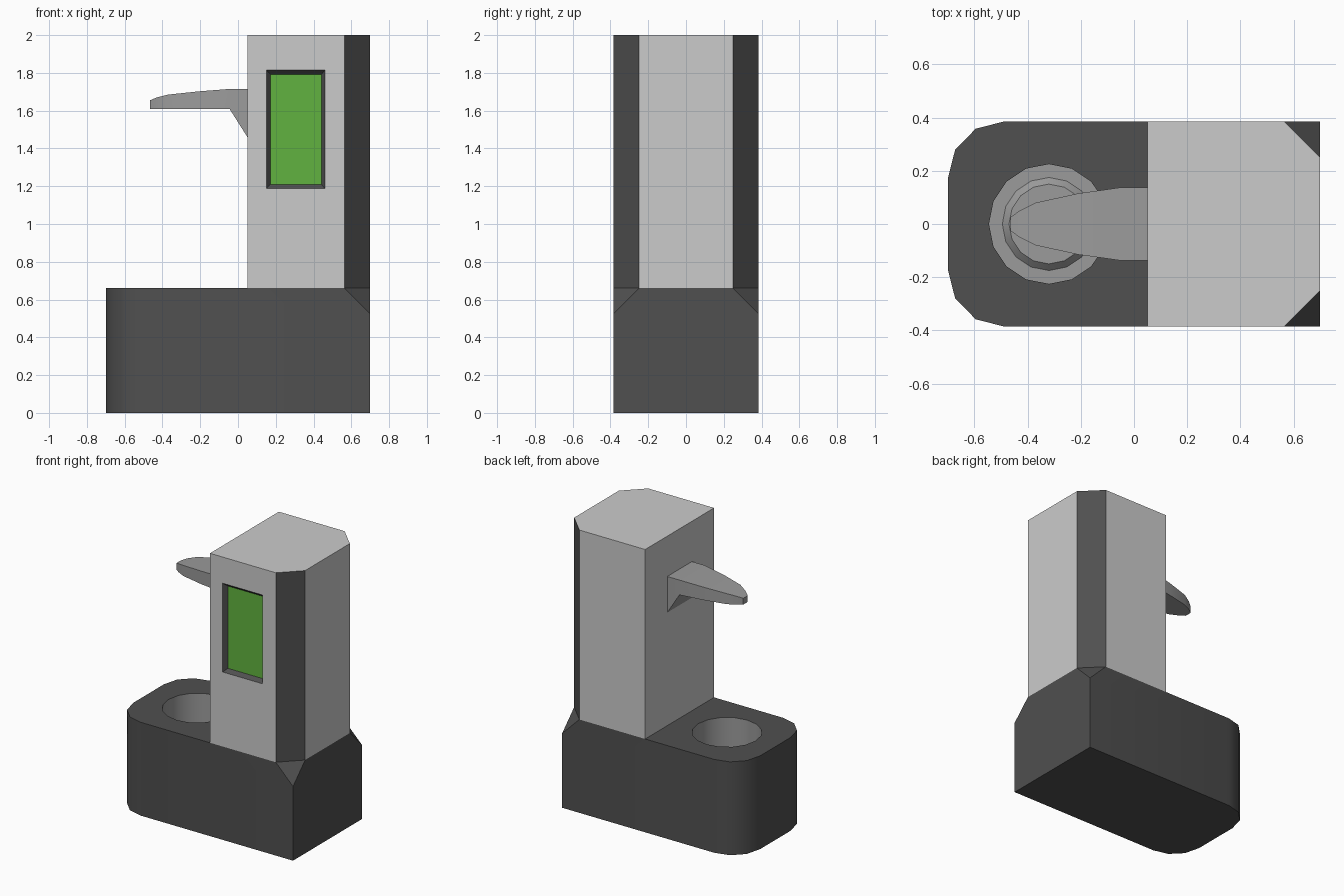
import bpy, bmesh, math
from mathutils import Vector

if "Cube" in bpy.data.objects:
    bpy.data.objects.remove(bpy.data.objects["Cube"])


def material(name, r, g, b):
    m = bpy.data.materials.new(name)
    m.diffuse_color = (r, g, b, 1)
    m.use_nodes = True
    m.node_tree.nodes["Principled BSDF"].inputs["Base Color"].default_value = m.diffuse_color
    return m


DARK = material("dark_grey", 0.08, 0.08, 0.08)
MID = material("mid_grey", 0.33, 0.33, 0.33)
LIGHT = material("light_grey", 0.55, 0.55, 0.55)
GREEN = material("screen_green", 0.12, 0.45, 0.05)


def finish(bm, name, mats, smooth=False):
    bmesh.ops.recalc_face_normals(bm, faces=bm.faces[:])
    mesh = bpy.data.meshes.new(name)
    bm.to_mesh(mesh)
    bm.free()
    for m in mats:
        mesh.materials.append(m)
    ob = bpy.data.objects.new(name, mesh)
    bpy.context.collection.objects.link(ob)
    if smooth:
        bpy.ops.object.select_all(action='DESELECT')
        ob.select_set(True)
        bpy.context.view_layer.objects.active = ob
        bpy.ops.object.shade_smooth_by_angle(angle=math.radians(35))
    return ob


def mirrored(half):
    """Outline symmetric about y = 0 from its +y half."""
    return half + [(x, -y) for x, y in reversed(half)]


def ring(bm, pts, z):
    return [bm.verts.new((x, y, z)) for x, y in pts]


def bridge(bm, a, b):
    n = len(a)
    return [bm.faces.new((a[i], a[(i + 1) % n], b[(i + 1) % n], b[i])) for i in range(n)]


def circle(r, n=16, cx=-0.32):
    return [(cx + r * math.cos(2 * math.pi * i / n), r * math.sin(2 * math.pi * i / n))
            for i in range(n)]


TOP, W = 0.66, 0.385

# Base: prism with rounded left end and cut top corners on the right
bm = bmesh.new()
outline = mirrored([(-0.70, 0.17), (-0.672, 0.28), (-0.595, 0.358), (-0.49, W), (0.70, W)])
low, high = ring(bm, outline, 0), ring(bm, outline, TOP)
bridge(bm, low, high)
bm.faces.new(low)
bm.faces.new(high)
corners = [v for v in high if v.co.x > 0.6]
bmesh.ops.bevel(bm, geom=corners, offset=0.135, segments=1, affect='VERTICES')
# open the top around the basin
top = max((f for f in bm.faces if f.calc_center_median().z > TOP - 0.001),
          key=lambda f: f.calc_area())
edges = top.edges[:]
bmesh.ops.delete(bm, geom=[top], context='FACES_ONLY')
rim = ring(bm, circle(0.225), TOP)
edges += [bm.edges.new((rim[i], rim[i - 1])) for i in range(16)]
bmesh.ops.triangle_fill(bm, edges=edges, use_beauty=True, normal=(0, 0, 1))
finish(bm, "base", [DARK], True)

# Basin: cup with a raised drain, turned about its own axis
bm = bmesh.new()
rings = [ring(bm, circle(r), z) for r, z in
         ((0.225, TOP), (0.225, 0.40), (0.175, 0.40), (0.15, 0.425))]
for a, b in zip(rings, rings[1:]):
    bridge(bm, a, b)
bm.faces.new(rings[-1])
basin = finish(bm, "basin", [MID], True)
if basin.data.polygons[-1].normal.z < 0:
    basin.data.flip_normals()

# Tower: prism with chamfered right corners and a recessed screen
bm = bmesh.new()
outline = mirrored([(0.05, W), (0.565, W), (0.70, 0.25)])
low, high = ring(bm, outline, TOP), ring(bm, outline, 2.0)
for f in bridge(bm, low, high):
    c = f.calc_center_median()
    if 0.6 < c.x < 0.69:
        f.material_index = 1
bm.faces.new(low)
bm.faces.new(high)
bm.normal_update()
front = next(f for f in bm.faces
             if all(abs(v.co.y + W) < 1e-4 for v in f.verts))
for x0, x1, z0, z1, y in ((0.15, 0.46, 1.187, 1.815, -W),
                          (0.172, 0.442, 1.21, 1.792, -W + 0.025)):
    walls = bmesh.ops.inset_individual(bm, faces=[front], thickness=0.01)["faces"]
    mid = front.calc_center_median()
    for v in front.verts:
        v.co = Vector((x0 if v.co.x < mid.x else x1, y, z0 if v.co.z < mid.z else z1))
for f in walls:
    if f != front:
        f.material_index = 1
front.material_index = 2
finish(bm, "tower", [LIGHT, DARK, GREEN])

# Spout: tapering sections of (x, half width, bottom, top)
bm = bmesh.new()
sections = [[bm.verts.new(p) for p in ((x, -w, b), (x, w, b), (x, w, t), (x, -w, t))]
            for x, w, b, t in ((0.05, 0.138, 1.46, 1.715), (-0.045, 0.138, 1.61, 1.715),
                               (-0.21, 0.115, 1.61, 1.702), (-0.37, 0.08, 1.61, 1.685),
                               (-0.43, 0.05, 1.61, 1.67), (-0.465, 0.025, 1.61, 1.655))]
for a, b in zip(sections, sections[1:]):
    bridge(bm, a, b)
bm.faces.new(sections[0])
bm.faces.new(sections[-1])
finish(bm, "spout", [MID], True)
